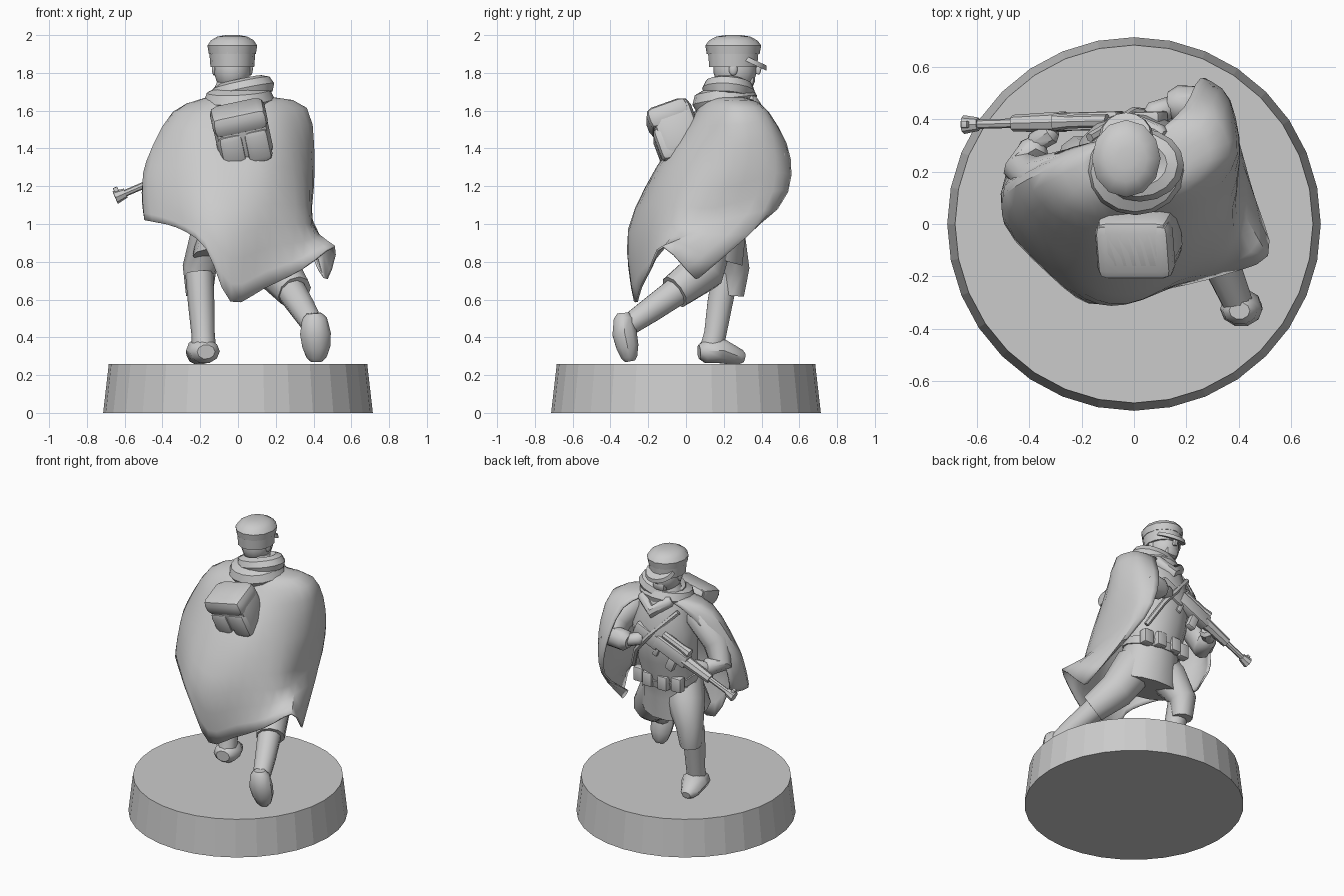
import bpy, bmesh
from math import radians, sin, cos, pi
from mathutils import Vector, Matrix

cube = bpy.data.objects.get("Cube")
if cube:
    bpy.data.objects.remove(cube)

grey = bpy.data.materials.new("plain_grey")
grey.use_nodes = True
colour = (.6, .6, .6, 1)
grey.diffuse_color = colour
grey.node_tree.nodes["Principled BSDF"].inputs["Base Color"].default_value = colour
smooth_parts = []


def finish(name, bm, smooth=True):
    bmesh.ops.recalc_face_normals(bm, faces=bm.faces)
    mesh = bpy.data.meshes.new(name)
    bm.to_mesh(mesh)
    bm.free()
    mesh.materials.append(grey)
    ob = bpy.data.objects.new(name, mesh)
    bpy.context.scene.collection.objects.link(ob)
    if smooth:
        smooth_parts.append(ob)
    return ob


def tube(name, pts, sides=10, wide=1.0, rounded=False, matrix=None):
    """Loft rings along (x, y, z, radius) points; wide stretches the first axis."""
    path = [(Vector(p[:3]), p[3]) for p in pts]
    if rounded:
        for end, inner in ((0, 1), (-1, -2)):
            c, r = path[end]
            out = (c - path[inner][0]).normalized()
            cap = (c + out * r * .5, r * .6)
            path.insert(0, cap) if end == 0 else path.append(cap)
    bm = bmesh.new()
    rings, a = [], None
    last = len(path) - 1
    for i, (c, r) in enumerate(path):
        t = (path[min(i + 1, last)][0] - path[max(i - 1, 0)][0]).normalized()
        if a is None:
            a = Vector((0, 1, 0)) if abs(t.x) > .8 else Vector((1, 0, 0))
        a = (a - t * a.dot(t)).normalized()
        b = t.cross(a)
        rings.append([bm.verts.new(c + a * (r * wide * cos(2 * pi * k / sides))
                                   + b * (r * sin(2 * pi * k / sides)))
                      for k in range(sides)])
    for lo, hi in zip(rings, rings[1:]):
        for k in range(sides):
            n = (k + 1) % sides
            bm.faces.new((lo[k], lo[n], hi[n], hi[k]))
    bm.faces.new(rings[0])
    bm.faces.new(rings[-1])
    if matrix:
        bm.transform(matrix)
    return finish(name, bm)


def box(name, centre, size, matrix=None, tilt=0, bevel=.01):
    bm = bmesh.new()
    bmesh.ops.create_cube(bm, size=1, matrix=Matrix.Translation(centre)
                          @ Matrix.Rotation(radians(tilt), 4, 'X')
                          @ Matrix.Diagonal((*size, 1)))
    bmesh.ops.bevel(bm, geom=bm.edges[:], offset=bevel, segments=2, affect='EDGES', profile=.5)
    if matrix:
        bm.transform(matrix)
    return finish(name, bm)


def ball(name, centre, size):
    bm = bmesh.new()
    bmesh.ops.create_uvsphere(bm, u_segments=14, v_segments=9, radius=1,
                              matrix=Matrix.Translation(centre) @ Matrix.Diagonal((*size, 1)))
    return finish(name, bm)


def ring(name, centre, rx, ry, thick, roll, pitch):
    """Closed cloth roll around the neck."""
    spin = Matrix.Translation(centre) @ Matrix.Rotation(radians(roll), 4, 'Y') \
        @ Matrix.Rotation(radians(pitch), 4, 'X')
    bm = bmesh.new()
    n, m = 16, 8
    grid = [[bm.verts.new(spin @ Vector(((rx + thick * cos(v)) * cos(u),
                                         (ry + thick * cos(v)) * sin(u), thick * sin(v))))
             for v in (2 * pi * j / m for j in range(m))]
            for u in (2 * pi * i / n for i in range(n))]
    for i in range(n):
        for j in range(m):
            p, q = grid[i], grid[(i + 1) % n]
            bm.faces.new((p[j], q[j], q[(j + 1) % m], p[(j + 1) % m]))
    finish(name, bm)


def spline(pts, steps):
    """Smooth curve passing through every point."""
    out = []
    for i in range(len(pts) - 1):
        p, q = pts[i], pts[i + 1]
        m = (q - pts[max(i - 1, 0)]) / 2
        n = (pts[min(i + 2, len(pts) - 1)] - p) / 2
        for k in range(steps):
            s = k / steps
            out.append(p * (2 * s**3 - 3 * s**2 + 1) + m * (s**3 - 2 * s**2 + s)
                       + q * (3 * s**2 - 2 * s**3) + n * (s**3 - s**2))
    return out + [pts[-1]]


# Display base
bm = bmesh.new()
bmesh.ops.create_cone(bm, cap_ends=True, segments=32, radius1=.714, radius2=.684, depth=.26,
                      matrix=Matrix.Translation((0, 0, .13)))
finish("base", bm, smooth=False)

# Planted leg
tube("front_boot_foot", [(-.175, .1, .325, .064), (-.19, .18, .33, .07), (-.21, .25, .305, .052),
                         (-.215, .29, .295, .04)], wide=1.25, rounded=True)
tube("front_boot_shaft", [(-.18, .13, .32, .065), (-.185, .155, .42, .062), (-.195, .18, .58, .07),
                          (-.205, .21, .74, .074)])
tube("front_trouser", [(-.205, .24, .62, .07), (-.205, .25, .76, .09), (-.14, .2, .9, .125),
                       (-.06, .13, 1.02, .14)])
# Trailing leg, heel raised
tube("rear_boot_foot", [(.405, -.33, .5, .055), (.41, -.325, .42, .068), (.415, -.31, .35, .062),
                        (.415, -.3, .295, .045)], wide=1.2, rounded=True)
tube("rear_boot_shaft", [(.4, -.31, .46, .058), (.345, -.18, .55, .07), (.28, -.04, .65, .08)])
tube("rear_trouser", [(.3, -.06, .64, .095), (.22, .08, .74, .12), (.09, .12, .96, .14)])

# Tunic, belt and pouches
tube("tunic", [(0, .11, .83, .2), (0, .15, .98, .175), (0, .18, 1.08, .16), (0, .22, 1.25, .18),
               (0, .24, 1.45, .19), (-.01, .24, 1.62, .14), (-.02, .25, 1.76, .075)], 14, 1.2)
tube("belt", [(0, .175, 1.06, .172), (0, .188, 1.11, .172)], 14, 1.2)
for i, x in enumerate((-.15, -.06, .06, .15)):
    box("belt_pouch_%d" % i, (x, .352 - abs(x) * .3, 1.07), (.075, .06, .1))

# Cape: columns of points from the left front edge around the back to the right
columns = (
    ((-.23, .29, 1.58), (-.41, .22, 1.37), (-.48, .2, 1.15), (-.45, .15, 1.03)),
    ((-.34, .2, 1.59), (-.48, .12, 1.33), (-.5, .06, 1.17), (-.49, 0, 1.02)),
    ((-.27, .08, 1.58), (-.37, -.03, 1.3), (-.37, -.11, 1.12), (-.32, -.19, .98)),
    ((-.14, .03, 1.57), (-.2, -.13, 1.3), (-.19, -.26, 1.05), (-.17, -.3, .87)),
    ((0, .03, 1.55), (-.02, -.15, 1.3), (-.03, -.3, .95), (-.04, -.27, .59)),
    ((.14, .05, 1.56), (.17, -.11, 1.3), (.17, -.21, 1), (.14, -.24, .66)),
    ((.25, .13, 1.6), (.33, .04, 1.3), (.35, -.08, 1), (.34, -.19, .76)),
    ((.36, .26, 1.61), (.4, .25, 1.3), (.39, .1, 1), (.51, -.12, .88)),
    ((.31, .4, 1.61), (.36, .47, 1.36), (.37, .41, 1.07), (.47, .05, .71)),
    ((.19, .44, 1.58), (.25, .55, 1.34), (.31, .48, 1.08), (.42, .06, .78)))
grid = []
for i, col in enumerate(columns):
    a = radians(120 + i * 300 / 9)
    neck = Vector((.14 * cos(a) - .01, .22 + .12 * sin(a), 1.67))
    grid.append(spline([neck] + [Vector(p) for p in col], 3))
rows = [spline(list(r), 3) for r in zip(*grid)]
bm = bmesh.new()
verts = [[bm.verts.new(p) for p in r] for r in rows]
for up, low in zip(verts, verts[1:]):
    for k in range(len(up) - 1):
        bm.faces.new((up[k], up[k + 1], low[k + 1], low[k]))
cape = finish("cape", bm)
solid = cape.modifiers.new("cloth", 'SOLIDIFY')
solid.thickness, solid.offset = .012, 0

# Scarf rolls around the neck with a draped hood behind
ring("scarf_lower", (.005, .205, 1.655), .12, .105, .068, -3, 8)
ring("scarf_upper", (.025, .225, 1.71), .115, .085, .055, -12, -4)
tube("scarf_fold", [(-.1, .33, 1.66, .04), (0, .38, 1.58, .045), (.1, .34, 1.65, .04)], 8, rounded=True)

# Soft backpack leaning with the body: sack, lid and two lower pockets
pack = Matrix.Translation((.02, -.05, 1.49)) @ Matrix.Rotation(radians(-12), 4, 'Y') \
    @ Matrix.Rotation(radians(20), 4, 'X')
box("backpack", (0, 0, 0), (.29, .23, .29), pack, bevel=.05)
box("backpack_lid", (0, -.015, .085), (.295, .23, .12), pack, bevel=.04)
for x in (-.068, .068):
    box("backpack_pocket", (x, -.05, -.06), (.134, .16, .19), pack, bevel=.035)

# Head and cap
ball("head", (-.03, .26, 1.82), (.1, .115, .125))
box("jaw", (-.03, .32, 1.765), (.1, .09, .08), bevel=.03)
box("nose", (-.03, .382, 1.815), (.026, .03, .045), tilt=-15, bevel=.008)
for x in (-.125, .065):
    ball("ear", (x, .25, 1.82), (.014, .024, .034))
tube("cap_band", [(-.03, .25, 1.83, .13), (-.03, .25, 1.92, .138)], 14, .89)
tube("cap_crown", [(-.03, .25, 1.9, .14), (-.03, .25, 1.945, .148), (-.03, .25, 1.972, .128),
                   (-.03, .25, 1.992, .09), (-.03, .25, 2, .04)], 12, .89)
bm = bmesh.new()
bmesh.ops.create_cone(bm, cap_ends=True, segments=16, radius1=1, radius2=.9, depth=.025,
                      matrix=Matrix.Translation((-.03, .335, 1.868))
                      @ Matrix.Rotation(radians(-25), 4, 'X') @ Matrix.Diagonal((.105, .105, 1, 1)))
finish("cap_peak", bm)

# Arms and hands
tube("right_sleeve", [(.22, .26, 1.55, .1), (.29, .37, 1.44, .1), (.26, .45, 1.36, .09),
                      (.16, .46, 1.36, .07)], rounded=True)
tube("right_hand", [(.15, .45, 1.36, .042), (.07, .42, 1.385, .046)], 8, rounded=True)
tube("left_sleeve", [(-.23, .2, 1.55, .09), (-.36, .17, 1.38, .09), (-.42, .21, 1.25, .08),
                     (-.38, .29, 1.25, .06)], rounded=True)
tube("left_hand", [(-.38, .31, 1.25, .04), (-.32, .35, 1.265, .046)], 8, rounded=True)

# Rifle: local x runs from butt to muzzle
butt, muzzle = Vector((.07, .4, 1.45)), Vector((-.65, .38, 1.14))
ax = (muzzle - butt).normalized()
side = Vector((0, 0, 1)).cross(ax).normalized()
frame = Matrix((ax, side, ax.cross(side))).transposed().to_4x4()
frame.translation = butt
length = (muzzle - butt).length


def rod(name, x0, x1, z, r, r2=None):
    tube(name, [(x0, 0, z, r), (x1, 0, z, r2 or r)], 8, matrix=frame)


box("rifle_stock", (.06, 0, -.015), (.2, .06, .1), frame)
box("rifle_receiver", (.26, 0, 0), (.26, .07, .09), frame)
box("rifle_grip", (.16, 0, -.06), (.04, .04, .1), frame)
box("rifle_magazine", (.29, 0, -.075), (.06, .045, .12), frame)
rod("rifle_handguard", .36, .58, 0, .04, .032)
rod("rifle_barrel", .55, length - .05, 0, .018)
rod("rifle_muzzle", length - .06, length, 0, .026, .036)
rod("rifle_scope", .16, .34, .066, .026)
rod("rifle_scope_lens", .32, .38, .066, .026, .034)
box("rifle_front_sight", (length - .02, 0, .025), (.025, .025, .05), frame, bevel=.004)

# Chest sling
tube("sling", [(-.17, .33, 1.6, .018), (0, .43, 1.42, .018), (.1, .42, 1.3, .018),
               (.18, .34, 1.14, .018)], 6)

# Smooth shading with sharp edges kept
bpy.ops.object.select_all(action='DESELECT')
for ob in smooth_parts:
    ob.select_set(True)
bpy.context.view_layer.objects.active = smooth_parts[0]
bpy.ops.object.shade_smooth_by_angle(angle=radians(40))
